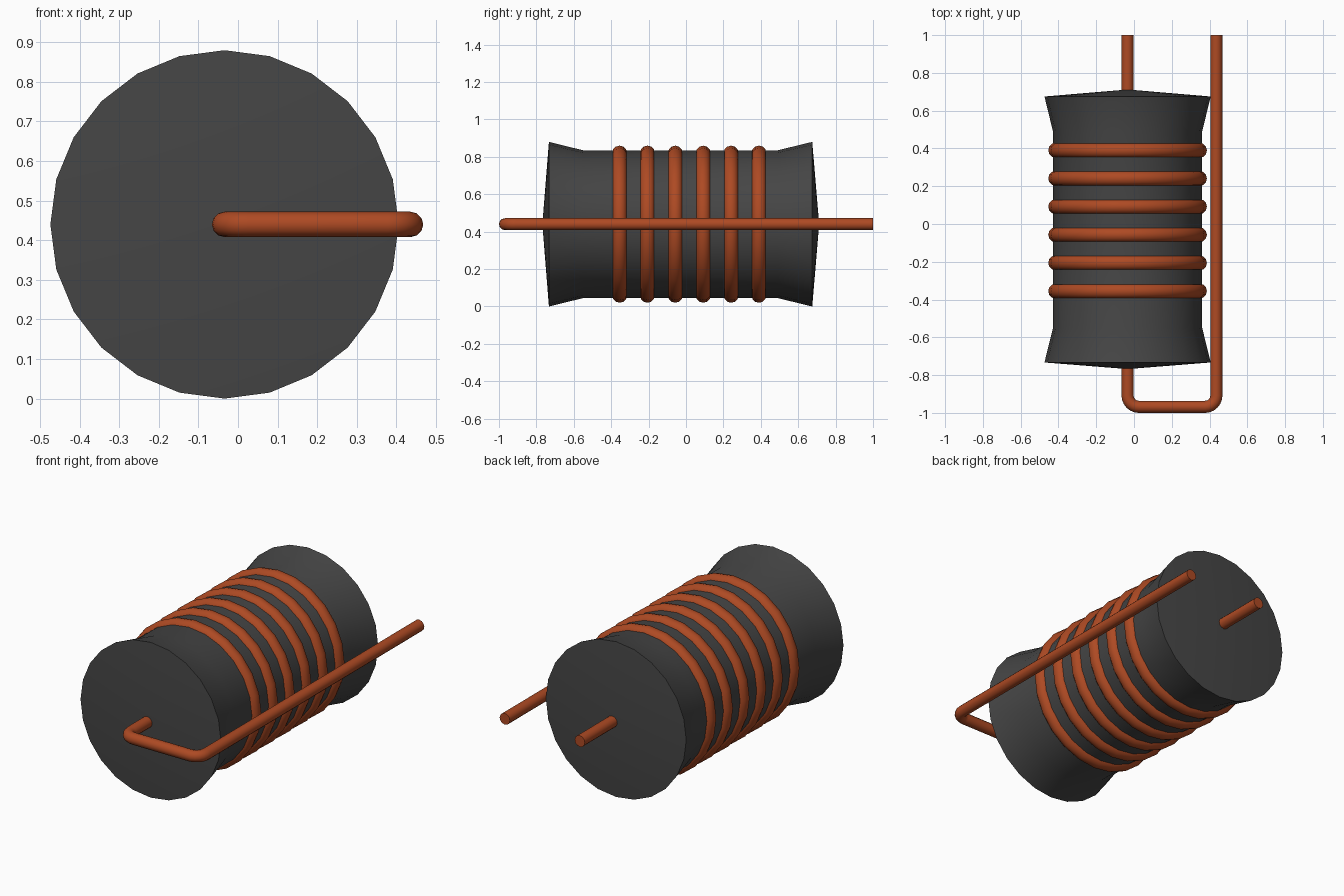
import bpy
import bmesh
import math
from mathutils import Matrix, Vector

cube = bpy.data.objects.get("Cube")
if cube:
    bpy.data.objects.remove(cube, do_unlink=True)

AXIS_X, AXIS_Z = -0.034, 0.44
WIRE_R = 0.032
SIDES = 24


def material(name, rgb):
    m = bpy.data.materials.new(name)
    m.use_nodes = True
    m.diffuse_color = (*rgb, 1)
    m.node_tree.nodes["Principled BSDF"].inputs["Base Color"].default_value = (*rgb, 1)
    return m


ferrite = material("dark grey ferrite", (0.06, 0.06, 0.06))
copper = material("copper orange", (0.42, 0.068, 0.017))


def smooth(obj):
    bpy.ops.object.select_all(action="DESELECT")
    obj.select_set(True)
    bpy.context.view_layer.objects.active = obj
    bpy.ops.object.shade_smooth_by_angle(angle=math.radians(35))


def lathe(name, profile, mat):
    """Spin (radius, y) points around the core axis; zero radius makes a tip."""
    bm = bmesh.new()
    verts = [bm.verts.new((AXIS_X, y, AXIS_Z + r)) for r, y in profile]
    edges = [bm.edges.new(pair) for pair in zip(verts, verts[1:])]
    bmesh.ops.spin(bm, geom=verts + edges, cent=(AXIS_X, 0, AXIS_Z), axis=(0, 1, 0),
                   angle=math.tau, steps=SIDES, use_merge=True)
    bmesh.ops.remove_doubles(bm, verts=bm.verts, dist=1e-5)
    bmesh.ops.recalc_face_normals(bm, faces=bm.faces)
    mesh = bpy.data.meshes.new(name)
    bm.to_mesh(mesh)
    bm.free()
    mesh.materials.append(mat)
    obj = bpy.data.objects.new(name, mesh)
    bpy.context.collection.objects.link(obj)
    smooth(obj)


def rounded(corners, radius, steps=6):
    """Replace each inner right-angle corner with an arc."""
    pts = [Vector(c) for c in corners]
    path = [pts[0]]
    for prev, cur, nxt in zip(pts, pts[1:], pts[2:]):
        a, b = (prev - cur).normalized(), (nxt - cur).normalized()
        centre = cur + (a + b) * radius
        for i in range(steps + 1):
            t = i / steps * math.pi / 2
            path.append(centre - b * radius * math.cos(t) - a * radius * math.sin(t))
    return path + [pts[-1]]


def wire(name, path):
    curve = bpy.data.curves.new(name, "CURVE")
    curve.dimensions = "3D"
    curve.bevel_depth = WIRE_R
    curve.bevel_resolution = 4
    curve.use_fill_caps = True
    spline = curve.splines.new("POLY")
    spline.points.add(len(path) - 1)
    for point, co in zip(spline.points, path):
        point.co = (*co, 1)
    curve.materials.append(copper)
    obj = bpy.data.objects.new(name, curve)
    bpy.context.collection.objects.link(obj)
    bpy.ops.object.select_all(action="DESELECT")
    obj.select_set(True)
    bpy.context.view_layer.objects.active = obj
    bpy.ops.object.convert(target="MESH")
    smooth(bpy.context.object)


# Flared core with shallow conical ends
lathe("core", [(0, -0.768), (0.44, -0.733), (0.395, -0.55), (0.395, 0.49),
               (0.44, 0.675), (0, 0.712)], ferrite)

# Six coil turns
for i in range(6):
    bpy.ops.mesh.primitive_torus_add(major_radius=0.38, minor_radius=0.04,
                                     major_segments=SIDES, minor_segments=12,
                                     location=(AXIS_X, -0.355 + i * 0.149, AXIS_Z),
                                     rotation=(math.pi / 2, 0, 0))
    turn = bpy.context.object
    turn.name = f"coil_turn_{i + 1}"
    turn.data.transform(Matrix.Rotation(math.pi / SIDES * 2, 4, "Z"))
    turn.data.materials.append(copper)
    smooth(turn)

# Front lead folds back along the side; back lead is straight
front_y = -1 + WIRE_R
side_x = 0.436
wire("front_lead", rounded([(AXIS_X, -0.7, AXIS_Z), (AXIS_X, front_y, AXIS_Z),
                            (side_x, front_y, AXIS_Z), (side_x, 1, AXIS_Z)], 0.06))
wire("back_lead", [(AXIS_X, 0.65, AXIS_Z), (AXIS_X, 1, AXIS_Z)])
